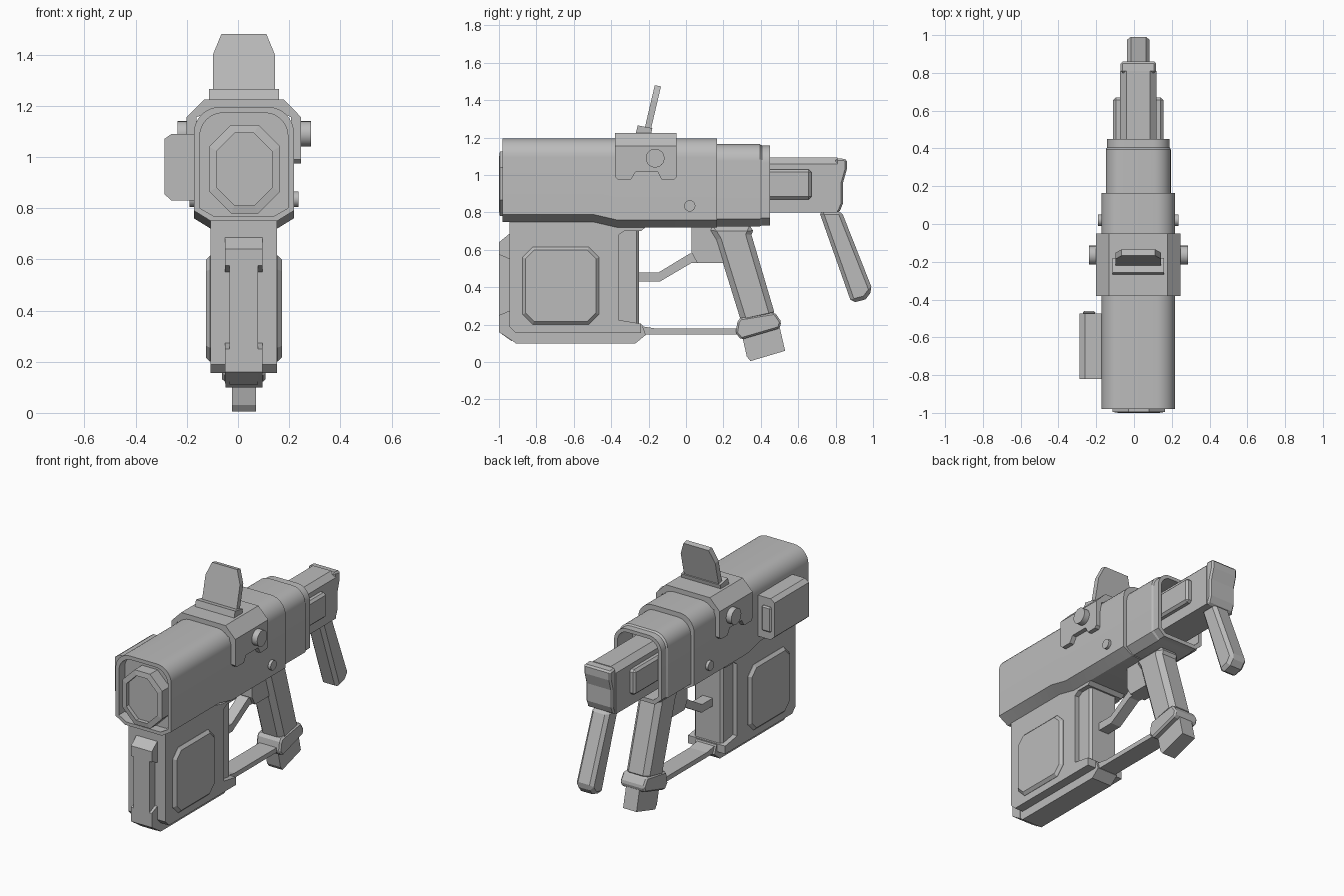
import bpy, bmesh, math
from mathutils import Vector

C = 0.023  # centre plane of the main body
grey = bpy.data.materials.new("grey_metal")
grey.diffuse_color = (0.5, 0.5, 0.5, 1)


def finish(bm, name, bevel=0.0, smooth=False):
    bmesh.ops.recalc_face_normals(bm, faces=bm.faces)
    me = bpy.data.meshes.new(name)
    bm.to_mesh(me)
    bm.free()
    me.materials.append(grey)
    ob = bpy.data.objects.new(name, me)
    bpy.context.collection.objects.link(ob)
    if bevel:
        m = ob.modifiers.new("chamfer", 'BEVEL')
        m.width, m.segments, m.limit_method = bevel, 1, 'ANGLE'
        m.angle_limit = math.radians(50)
    if smooth:
        bpy.ops.object.select_all(action='DESELECT')
        bpy.context.view_layer.objects.active = ob
        ob.select_set(True)
        bpy.ops.object.shade_smooth_by_angle(angle=math.radians(30))
    return ob


def loft(name, rings, bevel=0.0, smooth=False, close=False):
    """Skin a list of equal-length point rings; cap the ends or close the loop."""
    bm = bmesh.new()
    vs = [[bm.verts.new(p) for p in r] for r in rings]
    n = len(vs[0])
    pairs = list(zip(vs, vs[1:])) + ([(vs[-1], vs[0])] if close else [])
    for a, b in pairs:
        for i in range(n):
            j = (i + 1) % n
            bm.faces.new((a[i], a[j], b[j], b[i]))
    if not close:
        bm.faces.new(vs[0])
        bm.faces.new(vs[-1])
    return finish(bm, name, bevel, smooth)


def side_prism(name, pts, x0, x1, bevel=0.0):
    """Side outline (y, z) extruded along x."""
    return loft(name, [[(x, y, z) for y, z in pts] for x in (x0, x1)], bevel)


def mid_prism(name, pts, half, bevel=0.0):
    return side_prism(name, pts, C - half, C + half, bevel)


def box(name, x0, x1, y0, y1, z0, z1, bevel=0.0):
    return side_prism(name, [(y0, z0), (y1, z0), (y1, z1), (y0, z1)], x0, x1, bevel)


def octagon(a0, a1, b0, b1, c):
    return [(a0 + c, b0), (a1 - c, b0), (a1, b0 + c), (a1, b1 - c),
            (a1 - c, b1), (a0 + c, b1), (a0, b1 - c), (a0, b0 + c)]


def pin(name, x0, x1, y, z, r):
    ring = [(y + r * math.cos(i * math.tau / 24), z + r * math.sin(i * math.tau / 24)) for i in range(24)]
    loft(name, [[(x, a, b) for a, b in ring] for x in (x0, x1)], smooth=True)


def shell_ring(y, half, top, zc, zb, foot, r):
    """Rounded-top cross-section with a chamfered bottom."""
    pts = [(C - foot, zb), (C + foot, zb), (C + half, zc)]
    for i in range(9):
        a = i * math.pi / 16
        pts.append((C + half - r + r * math.cos(a), top - r + r * math.sin(a)))
    for i in range(9):
        a = math.pi / 2 + i * math.pi / 16
        pts.append((C - half + r + r * math.cos(a), top - r + r * math.sin(a)))
    pts.append((C - half, zc))
    return [(x, y, z) for x, z in pts]


# Main shroud, recessed at the muzzle
loft("shroud", [
    shell_ring(-0.92, 0.172, 1.172, 0.80, 0.77, 0.12, 0.09),
    shell_ring(-0.98, 0.172, 1.172, 0.80, 0.77, 0.12, 0.09),
    shell_ring(-0.98, 0.195, 1.195, 0.79, 0.75, 0.13, 0.10),
    shell_ring(-0.50, 0.195, 1.195, 0.79, 0.75, 0.13, 0.10),
    shell_ring(-0.37, 0.195, 1.195, 0.76, 0.72, 0.13, 0.10),
    shell_ring(0.165, 0.195, 1.195, 0.76, 0.72, 0.13, 0.10)], smooth=True)

# Rear cover with an open back
loft("rear_cover", [
    shell_ring(0.15, 0.172, 1.165, 0.765, 0.725, 0.12, 0.09),
    shell_ring(0.395, 0.172, 1.165, 0.765, 0.725, 0.12, 0.09),
    shell_ring(0.405, 0.166, 1.157, 0.77, 0.73, 0.12, 0.09),
    shell_ring(0.45, 0.166, 1.157, 0.77, 0.73, 0.12, 0.09),
    shell_ring(0.45, 0.143, 1.135, 0.785, 0.755, 0.11, 0.07),
    shell_ring(0.30, 0.143, 1.135, 0.785, 0.755, 0.11, 0.07)], smooth=True)

# Barrel with a stepped muzzle
outer = octagon(-0.113, 0.165, 0.78, 1.125, 0.085)
inner = octagon(-0.083, 0.133, 0.81, 1.093, 0.07)
loft("barrel", [[(x, y, z) for x, z in o] for o, y in
                ((outer, -0.90), (outer, -0.995), (inner, -1.0), (inner, -0.975))])

# Lower front housing with a stepped rear column
mid_prism("front_housing", [(-0.945, 0.76), (-0.945, 0.19), (-0.91, 0.155), (-0.24, 0.155),
                            (-0.24, 0.205), (-0.36, 0.225), (-0.36, 0.68), (-0.33, 0.70),
                            (-0.24, 0.70), (-0.20, 0.735), (-0.24, 0.76)], 0.13)
box("housing_column", C - 0.10, C + 0.10, -0.38, -0.25, 0.18, 0.74, 0.015)
mid_prism("housing_keel", [(-0.97, 0.22), (-0.995, 0.165), (-0.91, 0.10), (-0.27, 0.10),
                           (-0.215, 0.145), (-0.235, 0.20)], 0.072)
mid_prism("front_strip", [(-0.93, 0.685), (-0.945, 0.685), (-1.0, 0.64), (-1.0, 0.16),
                          (-0.93, 0.11)], 0.056)
for z0, z1, n in ((0.56, 0.685, "upper"), (0.11, 0.27, "lower")):
    pts = ([(-0.93, 0.685), (-0.945, 0.685), (-1.0, 0.64), (-1.0, 0.575), (-0.93, 0.545)] if n == "upper"
           else [(-0.93, 0.28), (-1.0, 0.25), (-1.0, 0.16), (-0.93, 0.115)])
    mid_prism(n + "_strip_block", pts, 0.073)
mid_prism("side_panel", octagon(-0.875, -0.465, 0.20, 0.615, 0.055), 0.149, 0.017)

# Trigger, trigger block and guard
mid_prism("trigger_block", [(0.03, 0.74), (0.03, 0.585), (0.06, 0.53), (0.20, 0.53), (0.20, 0.74)], 0.055)
mid_prism("trigger", [(-0.27, 0.48), (-0.27, 0.43), (-0.14, 0.43), (0.03, 0.53), (0.18, 0.53),
                      (0.18, 0.58), (0.02, 0.58), (-0.145, 0.48)], 0.035)
mid_prism("guard_bar", [(-0.25, 0.19), (-0.23, 0.19), (-0.155, 0.178), (0.30, 0.178),
                        (0.30, 0.148), (-0.25, 0.148)], 0.06)

# Raked rear grip
mid_prism("grip", [(0.11, 0.73), (0.16, 0.65), (0.30, 0.20), (0.48, 0.24), (0.35, 0.68), (0.37, 0.73)], 0.08, 0.03)
mid_prism("grip_collar", [(0.29, 0.235), (0.275, 0.215), (0.265, 0.155), (0.295, 0.12), (0.50, 0.18),
                          (0.51, 0.215), (0.475, 0.265)], 0.085, 0.01)
mid_prism("grip_foot", [(0.30, 0.14), (0.325, 0.03), (0.345, 0.005), (0.53, 0.06), (0.50, 0.19)], 0.047)

# Rear stock: slide, side rails, end cap and folded strut
stock = [(-0.075, 0.80), (0.12, 0.80), (0.12, 1.06), (0.085, 1.093), (-0.04, 1.093), (-0.075, 1.06)]
loft("stock_slide", [[(x, y, z) for x, z in stock] for y in (0.28, 0.81)])
box("stock_rails", -0.11, 0.155, 0.28, 0.67, 0.87, 1.03, 0.014)
mid_prism("stock_cap", [(0.80, 1.09), (0.86, 1.085), (0.86, 1.03), (0.84, 0.96), (0.84, 0.85),
                        (0.82, 0.80), (0.80, 0.80)], 0.094, 0.012)
mid_prism("stock_strut", [(0.71, 0.81), (0.83, 0.81), (0.998, 0.385), (0.96, 0.335), (0.885, 0.315)], 0.06, 0.02)

# Saddle bracket: thin shell over the shroud with notched cheeks
cheek = [(-0.38, 1.155), (-0.38, 0.99), (-0.365, 0.975), (-0.295, 0.975), (-0.27, 1.015),
         (-0.15, 1.015), (-0.13, 0.975), (-0.065, 0.975), (-0.05, 0.99), (-0.05, 1.155)]
for s, n in ((1, "right"), (-1, "left")):
    side_prism(n + "_bracket_cheek", cheek, C + s * 0.185, C + s * 0.224)
saddle = [(-0.224, 1.155), (-0.155, 1.225), (0.155, 1.225), (0.224, 1.155), (0.185, 1.155),
          (0.13, 1.18), (-0.13, 1.18), (-0.185, 1.155)]
loft("bracket_saddle", [[(C + x, y, z) for x, z in saddle] for y in (-0.38, -0.05)])

# Flip-up sight: base and leaning plate
side_prism("sight_base", [(-0.27, 1.215), (-0.258, 1.265), (-0.18, 1.25), (-0.187, 1.215)], C - 0.137, C + 0.137)
blade = [(-0.121, 0.0), (0.121, 0.0), (0.121, 0.155), (0.088, 0.235), (-0.088, 0.235), (-0.121, 0.155)]
lean = 0.235
loft("sight_plate", [[(C + x, -0.222 + t + lean * h, 1.245 + h - 0.2 * t) for x, h in blade] for t in (0, 0.033)])

# Cross pins and knobs on both sides
pin("bracket_knob", -0.237, 0.285, -0.165, 1.09, 0.05)
pin("cover_pin", -0.19, 0.236, 0.02, 0.835, 0.03)

# Left side pod with a small rear button plate
pod = [(-0.16, 0.83), (-0.26, 0.83), (-0.288, 0.855), (-0.288, 1.07), (-0.26, 1.09), (-0.16, 1.09)]
loft("side_pod", [[(x, y, z) for x, z in pod] for y in (-0.82, -0.475)])
box("pod_button", -0.27, -0.205, -0.48, -0.46, 0.88, 1.04, 0.008)
